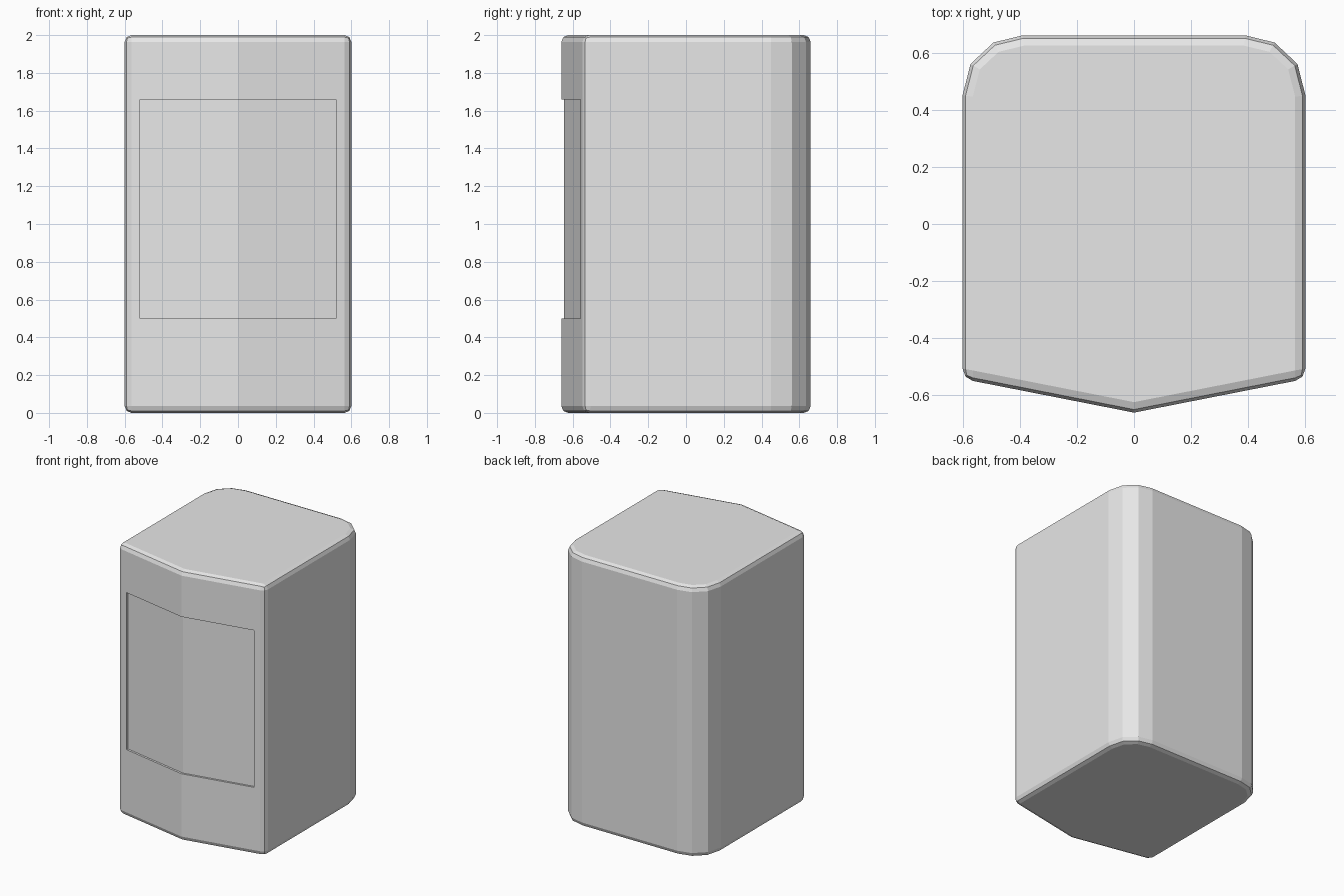
import bpy, bmesh
from mathutils import Vector

cube = bpy.data.objects.get("Cube")
if cube:
    bpy.data.objects.remove(cube, do_unlink=True)

HEIGHT = 2.0
BEVEL = 0.036
PANEL_X, PANEL_LOW, PANEL_HIGH, RECESS = 0.52, 0.5, 1.66, 0.015

# One plain grey for the whole body
grey = bpy.data.materials.new("light_grey")
grey.use_nodes = True
grey.diffuse_color = (0.8, 0.8, 0.8, 1)
grey.node_tree.nodes["Principled BSDF"].inputs["Base Color"].default_value = (0.8, 0.8, 0.8, 1)

# Footprint: pointed front, straight sides, rounded back corners
half = [(0.6, -0.542), (0.6, 0.45), (0.572, 0.56), (0.492, 0.635), (0.39, 0.66)]
outline = [(0, -0.66)] + half + [(-x, y) for x, y in reversed(half)]

bm = bmesh.new()
base = bm.faces.new([bm.verts.new((x, y, 0)) for x, y in outline])
top = bmesh.ops.extrude_face_region(bm, geom=[base], use_keep_orig=True)["geom"]
bmesh.ops.translate(bm, vec=(0, 0, HEIGHT), verts=[g for g in top if isinstance(g, bmesh.types.BMVert)])
bmesh.ops.recalc_face_normals(bm, faces=bm.faces)
bm.normal_update()

# Soften the top and bottom rims and the two front corners
sharp = [e for e in bm.edges if e.calc_face_angle(0) > 1.0]
bmesh.ops.bevel(bm, geom=sharp, offset=BEVEL, offset_type='OFFSET', segments=2,
                profile=0.5, affect='EDGES', clamp_overlap=True)


def front_faces():
    bm.normal_update()
    return [f for f in bm.faces if f.normal.y < -0.95 and abs(f.normal.z) < 0.05]


# Cut the panel outline into the front
cuts = [((PANEL_X, 0, 0), (1, 0, 0)), ((-PANEL_X, 0, 0), (1, 0, 0)),
        ((0, 0, PANEL_LOW), (0, 0, 1)), ((0, 0, PANEL_HIGH), (0, 0, 1))]
for point, normal in cuts:
    faces = front_faces()
    edges = {e for f in faces for e in f.edges}
    verts = {v for f in faces for v in f.verts}
    bmesh.ops.bisect_plane(bm, geom=faces + list(edges) + list(verts), dist=1e-5,
                           plane_co=Vector(point), plane_no=Vector(normal))

# Sink the panel slightly
panel = []
for f in front_faces():
    c = f.calc_center_median()
    if abs(c.x) < PANEL_X and PANEL_LOW < c.z < PANEL_HIGH:
        panel.append(f)
sunk = bmesh.ops.extrude_face_region(bm, geom=panel)["geom"]
bmesh.ops.translate(bm, vec=(0, RECESS, 0), verts=[g for g in sunk if isinstance(g, bmesh.types.BMVert)])
bmesh.ops.delete(bm, geom=[f for f in panel if f.is_valid], context='FACES')
bmesh.ops.recalc_face_normals(bm, faces=bm.faces)

mesh = bpy.data.meshes.new("cabinet_body")
bm.to_mesh(mesh)
bm.free()
mesh.materials.append(grey)
body = bpy.data.objects.new("cabinet_body", mesh)
bpy.context.collection.objects.link(body)
